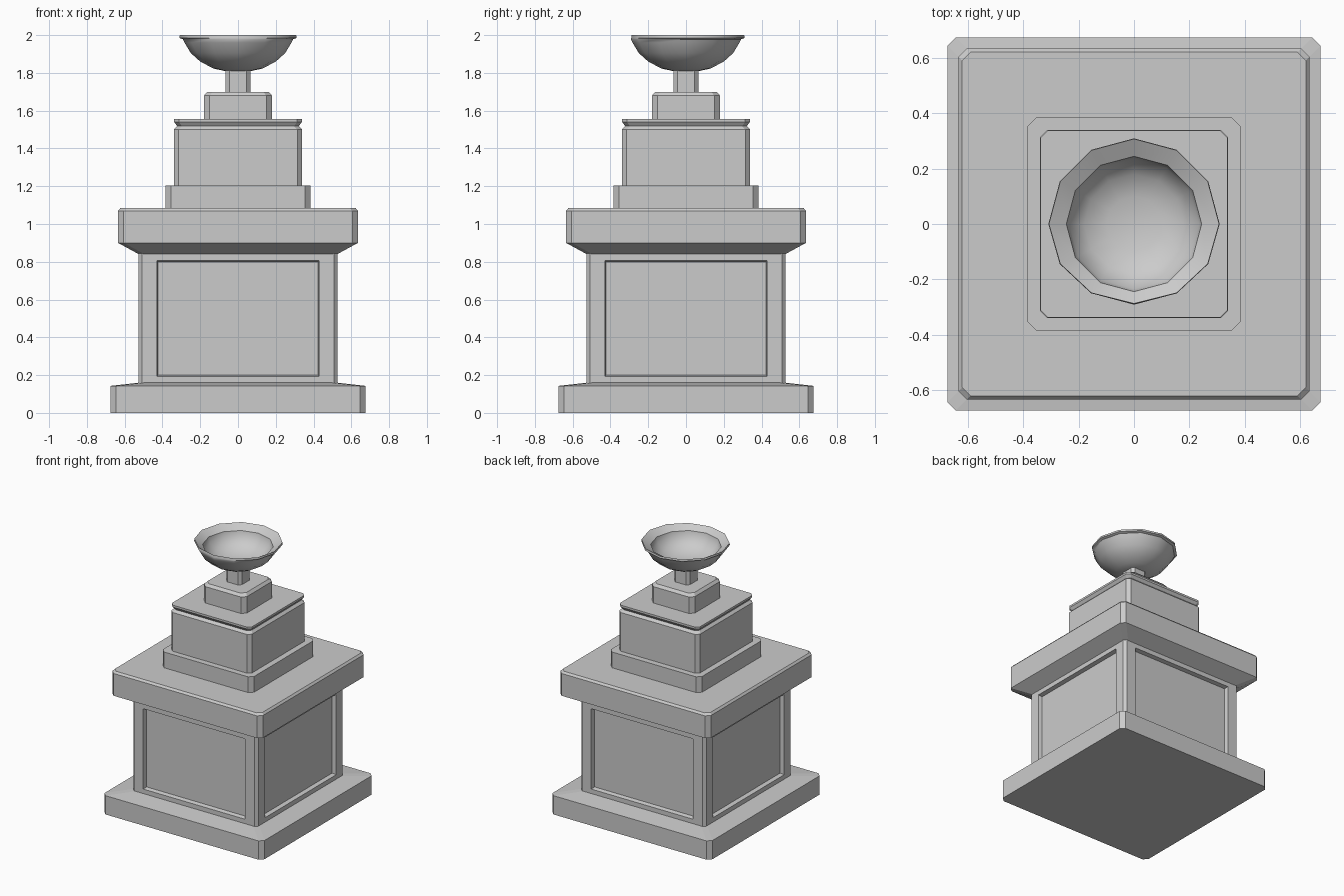
import bpy, bmesh, math

if "Cube" in bpy.data.objects:
    bpy.data.objects.remove(bpy.data.objects["Cube"])


def ring(bm, half, cut, z):
    """Square ring with clipped corners."""
    a = half - cut
    pts = [(a, -half), (half, -a), (half, a), (a, half),
           (-a, half), (-half, a), (-half, -a), (-a, -half)]
    return [bm.verts.new((x, y, z)) for x, y in pts]


def loft(bm, rings):
    for r0, r1 in zip(rings, rings[1:]):
        n = len(r0)
        for i in range(n):
            j = (i + 1) % n
            bm.faces.new((r0[i], r0[j], r1[j], r1[i]))
    bm.faces.new(rings[0][::-1])
    bm.faces.new(rings[-1])


def finish(bm, name):
    bmesh.ops.recalc_face_normals(bm, faces=bm.faces)
    mesh = bpy.data.meshes.new(name)
    bm.to_mesh(mesh)
    bm.free()
    obj = bpy.data.objects.new(name, mesh)
    bpy.context.collection.objects.link(obj)
    return obj


def block(name, cut, profile, panel=None):
    """Clipped square block from (half width, z) steps, with optional sunk panels."""
    bm = bmesh.new()
    loft(bm, [ring(bm, h, cut, z) for h, z in profile])
    if panel:
        half, border, slope, depth = panel
        bmesh.ops.recalc_face_normals(bm, faces=bm.faces)
        sides = [f for f in bm.faces
                 if abs(f.normal.z) < 0.01 and max(abs(f.normal.x), abs(f.normal.y)) > 0.99]
        bmesh.ops.inset_individual(bm, faces=sides, thickness=border)
        for f in sides:
            axis = 1 if abs(f.normal.x) > 0.5 else 0
            for v in f.verts:
                v.co[axis] = math.copysign(half, v.co[axis])
        bmesh.ops.inset_individual(bm, faces=sides, thickness=slope, depth=-depth)
    return finish(bm, name)


# Stacked stone courses
block("base_plinth", 0.03, [(0.675, 0), (0.675, 0.143), (0.525, 0.16)])
block("panelled_pedestal", 0.02, [(0.527, 0.155), (0.527, 0.845)], (0.43, 0.055, 0.01, 0.03))
block("cornice", 0.03, [(0.525, 0.84), (0.635, 0.90), (0.635, 1.07), (0.622, 1.085)])
block("upper_step", 0.03, [(0.385, 1.08), (0.385, 1.205)])
block("upper_block", 0.025, [(0.34, 1.20), (0.34, 1.50), (0.322, 1.518),
                             (0.338, 1.54), (0.338, 1.555)])
block("bowl_foot", 0.03, [(0.18, 1.55), (0.18, 1.68), (0.163, 1.70)])
block("bowl_stem", 0.02, [(0.065, 1.69), (0.065, 1.83)])

# Twelve sided bowl, rim slightly worn at the front
profile = [(0.07, 1.81), (0.13, 1.823), (0.20, 1.86), (0.25, 1.905), (0.283, 1.96),
           (0.292, 1.978), (0.31, 1.985), (0.308, 2.0), (0.245, 1.965),
           (0.235, 1.92), (0.18, 1.87), (0.10, 1.84)]
bm = bmesh.new()
rings = []
for r, z in profile:
    row = []
    for i in range(12):
        a = math.radians(30 * i)
        x, y = r * math.cos(a), r * math.sin(a)
        if y < 0 and r > 0.3:
            y *= 0.935
        row.append(bm.verts.new((x, y, z)))
    rings.append(row)
loft(bm, rings)
bowl = finish(bm, "bowl")
bpy.context.view_layer.objects.active = bowl
bowl.select_set(True)
bpy.ops.object.shade_smooth_by_angle(angle=math.radians(35))
